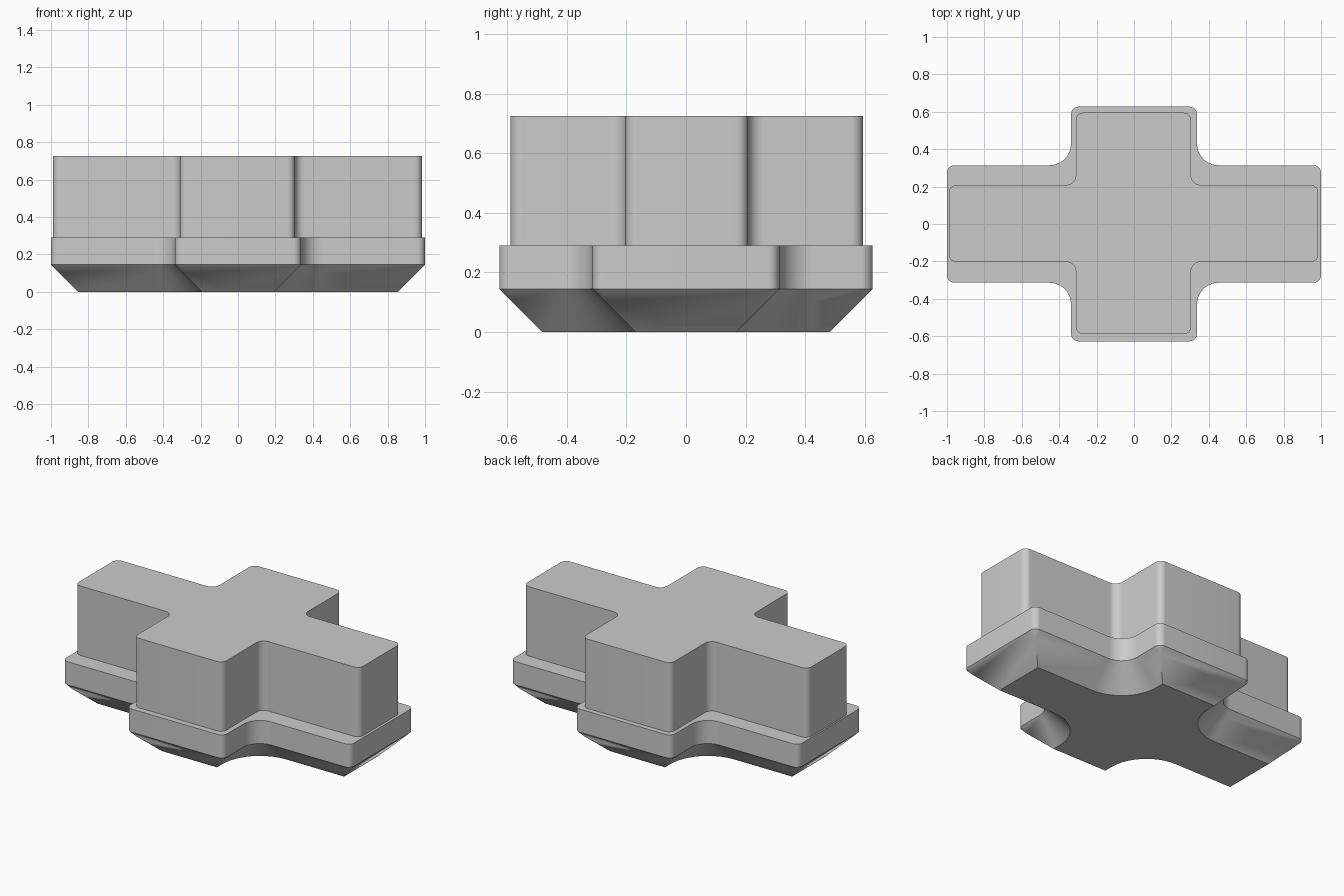
import bpy, bmesh, math

if "Cube" in bpy.data.objects:
    bpy.data.objects.remove(bpy.data.objects["Cube"], do_unlink=True)

SEGMENTS = 10

# Single grey colour
grey = bpy.data.materials.new("plain grey")
grey.use_nodes = True
grey.diffuse_color = (0.6, 0.6, 0.6, 1)
grey.node_tree.nodes["Principled BSDF"].inputs["Base Color"].default_value = grey.diffuse_color


def arc(cx, cy, radius, start, end):
    angles = [math.radians(start + (end - start) * i / SEGMENTS) for i in range(SEGMENTS + 1)]
    return [(cx + radius * math.cos(a), cy + radius * math.sin(a)) for a in angles]


def cross_outline(size, arm, outer, inner, inset=0):
    """Counter-clockwise rounded cross, shrunk evenly by inset."""
    hx, hy = (s - inset for s in size)
    ax, ay = (a - inset for a in arm)
    ro, ri = max(outer - inset, 0), inner + inset
    # One quadrant: side arm corner, concave fillet, end arm corner
    quad = (arc(hx - ro, ay - ro, ro, 0, 90)
            + arc(ax + ri, ay + ri, ri, 270, 180)
            + arc(ax - ro, hy - ro, ro, 0, 90))
    left = [(-x, y) for x, y in reversed(quad)]
    top = quad + left
    return top + [(-x, -y) for x, y in top]


def loft(name, layers, offset=(0, 0)):
    """Skin a stack of (z, outline) layers and cap both ends."""
    bm = bmesh.new()
    rings = [[bm.verts.new((x + offset[0], y + offset[1], z)) for x, y in outline]
             for z, outline in layers]
    for low, high in zip(rings, rings[1:]):
        for i in range(len(low)):
            j = (i + 1) % len(low)
            bm.faces.new((low[i], low[j], high[j], high[i]))
    bm.faces.new(rings[0][::-1])
    bm.faces.new(rings[-1])
    bmesh.ops.remove_doubles(bm, verts=bm.verts, dist=1e-5)
    bmesh.ops.recalc_face_normals(bm, faces=bm.faces)
    mesh = bpy.data.meshes.new(name)
    bm.to_mesh(mesh)
    bm.free()
    mesh.materials.append(grey)
    obj = bpy.data.objects.new(name, mesh)
    bpy.context.collection.objects.link(obj)
    bpy.ops.object.select_all(action="DESELECT")
    obj.select_set(True)
    bpy.context.view_layer.objects.active = obj
    bpy.ops.object.shade_smooth_by_angle(angle=math.radians(30))
    return obj


# Wide base with a 45 degree chamfer underneath
CHAMFER, CORNER = 0.145, 0.04
base = dict(size=(1.0, 0.627), arm=(0.337, 0.314), outer=CORNER, inner=0.115)
loft("base_flange", [
    (0, cross_outline(**base, inset=CHAMFER)),
    (CHAMFER - CORNER, cross_outline(**base, inset=CORNER)),
    (CHAMFER, cross_outline(**base)),
    (0.29, cross_outline(**base)),
])

# Narrower upright cross, seated slightly into the base
upper = cross_outline(size=(0.987, 0.592), arm=(0.308, 0.206), outer=CORNER, inner=0.05)
loft("upper_cross", [(0.28, upper), (0.725, upper)], offset=(-0.003, 0.003))
